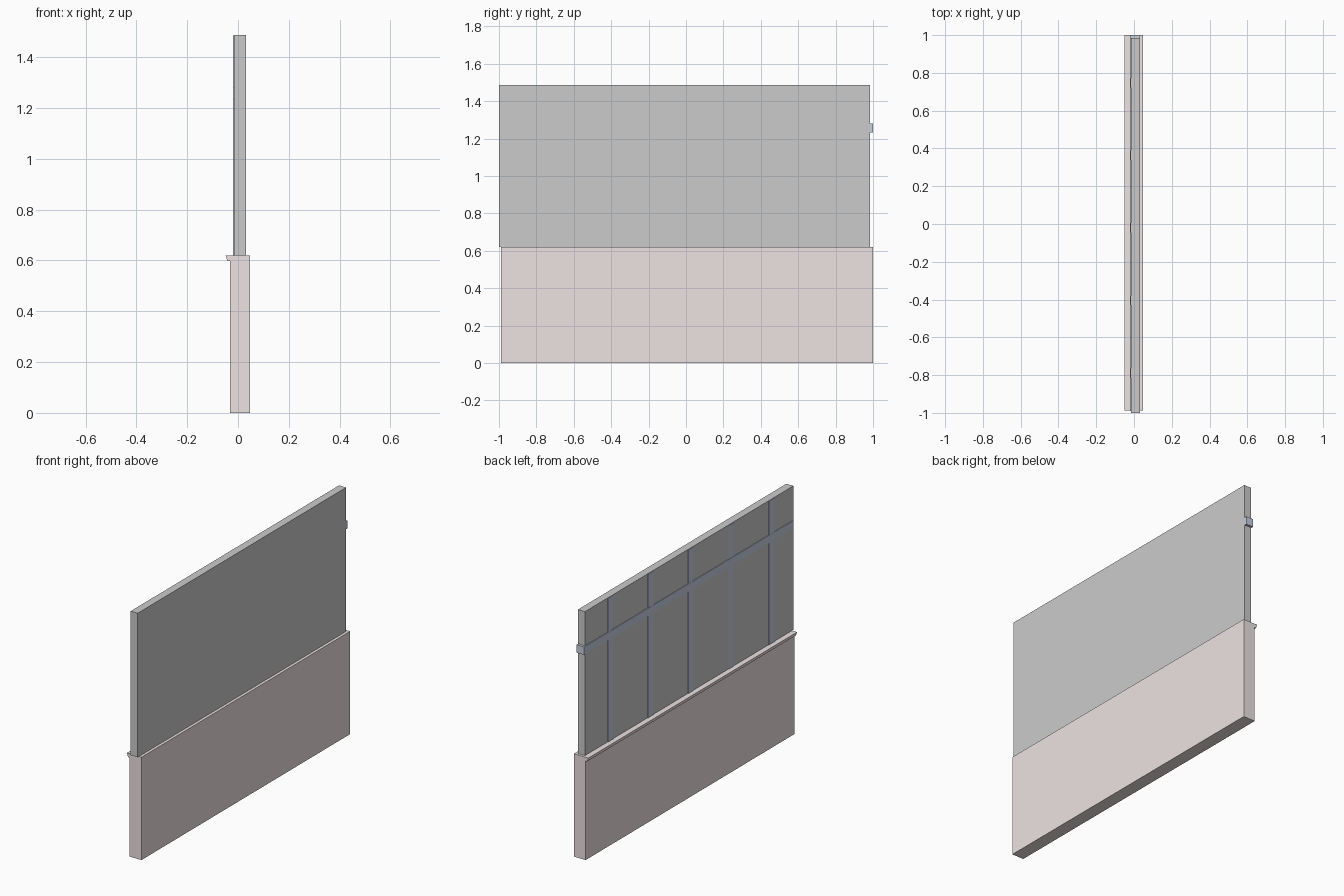
import bpy
import bmesh

if "Cube" in bpy.data.objects:
    bpy.data.objects.remove(bpy.data.objects["Cube"])


def material(name, rgb):
    m = bpy.data.materials.new(name)
    m.diffuse_color = (*rgb, 1)
    m.use_nodes = True
    m.node_tree.nodes["Principled BSDF"].inputs["Base Color"].default_value = m.diffuse_color
    return m


def add_object(name, bm, mat=None):
    bmesh.ops.recalc_face_normals(bm, faces=bm.faces)
    mesh = bpy.data.meshes.new(name)
    bm.to_mesh(mesh)
    bm.free()
    obj = bpy.data.objects.new(name, mesh)
    bpy.context.collection.objects.link(obj)
    if mat:
        mesh.materials.append(mat)
    return obj


def extrude_y(name, profile, y0, y1, mat=None):
    """Extrude an (x, z) profile from y0 to y1."""
    bm = bmesh.new()
    face = bm.faces.new([bm.verts.new((x, y0, z)) for x, z in profile])
    ext = bmesh.ops.extrude_face_region(bm, geom=[face])
    verts = [v for v in ext["geom"] if isinstance(v, bmesh.types.BMVert)]
    bmesh.ops.translate(bm, verts=verts, vec=(0, y1 - y0, 0))
    return add_object(name, bm, mat)


def box(name, x, y, z, mat=None):
    profile = [(x[0], z[0]), (x[1], z[0]), (x[1], z[1]), (x[0], z[1])]
    return extrude_y(name, profile, y[0], y[1], mat)


pink = material("pale_pink", (0.85, 0.76, 0.76))
blue = material("blue_grey", (0.58, 0.63, 0.76))

SILL, TOP = 0.62, 1.488

# Lower wall with the slanted sill lip along its back edge
extrude_y("lower_wall",
          [(-0.031, 0), (0.048, 0), (0.048, SILL), (-0.049, SILL),
           (-0.041, 0.597), (-0.031, 0.597)],
          -0.988, 1.0, pink)

# Upper panel
box("upper_panel", (-0.016, 0.031), (-1.0, 0.985), (SILL, TOP))

# Horizontal rail, running through the panel and poking out of its end
box("horizontal_rail", (-0.02, 0.029), (-0.99, 1.0), (1.234, 1.282), blue)

# Evenly spaced vertical bars on the back of the panel
for i in range(5):
    y = 0.747 - i * 0.384
    box(f"vertical_bar_{i + 1}", (-0.019, 0.0), (y - 0.025, y + 0.025),
        (SILL, TOP - 0.002), blue)
